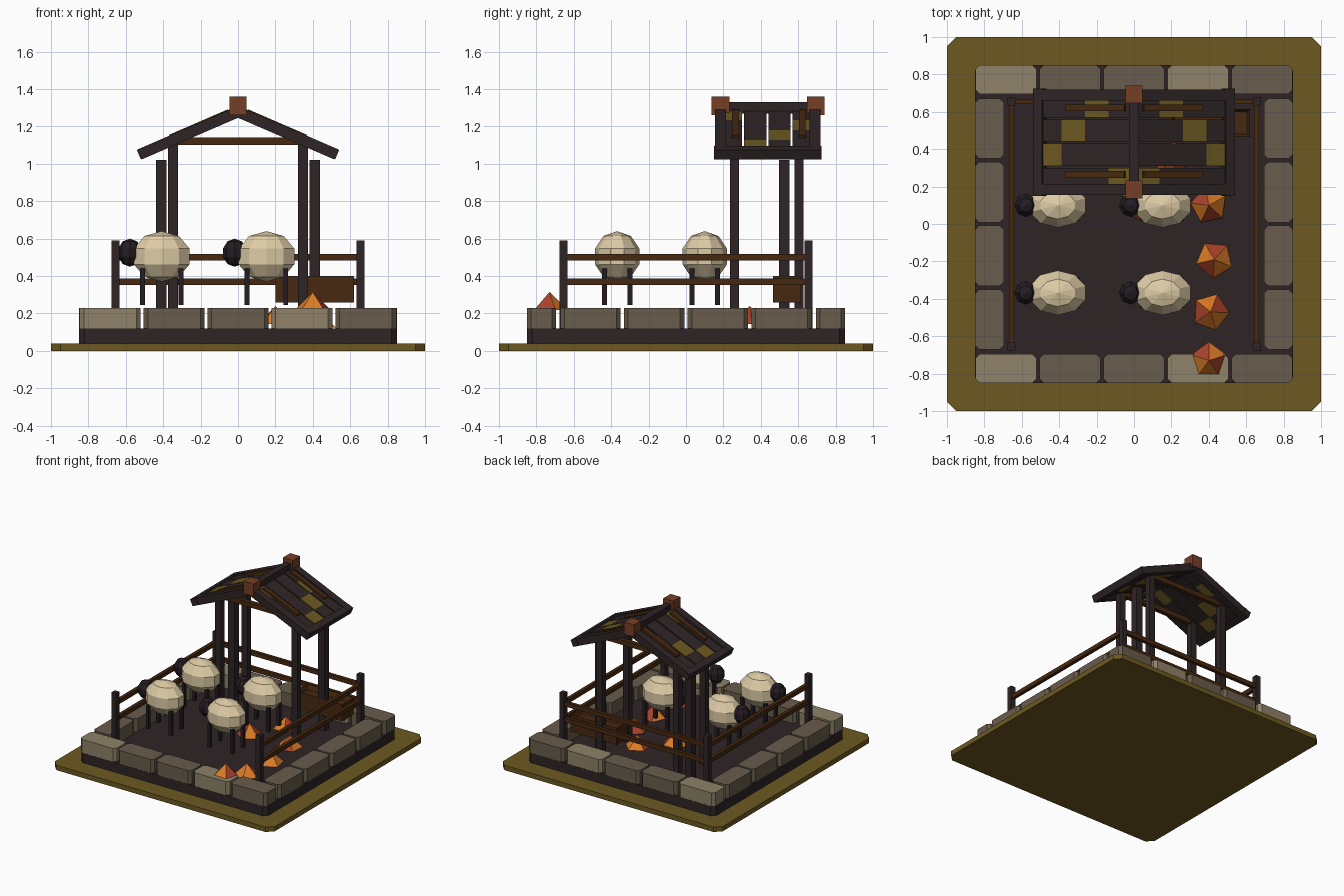
import bpy, bmesh, math
from mathutils import Matrix, Vector

if "Cube" in bpy.data.objects:
    bpy.data.objects.remove(bpy.data.objects["Cube"])


def mat(name, r, g, b):
    lin = [((c / 255 + 0.055) / 1.055) ** 2.4 if c > 10 else c / 3294 for c in (r, g, b)]
    m = bpy.data.materials.new(name)
    m.diffuse_color = (*lin, 1)
    m.use_nodes = True
    m.node_tree.nodes["Principled BSDF"].inputs["Base Color"].default_value = m.diffuse_color
    return m


OLIVE = mat("olive_grass", 109, 89, 33)
DARK = mat("dark_wood", 46, 36, 37)
BLACK = mat("black_fleece", 36, 28, 33)
BROWN = mat("brown_wood", 70, 40, 16)
STONE_L = mat("light_stone", 142, 130, 104)
STONE_D = mat("dark_stone", 104, 92, 76)
WOOL = mat("cream_wool", 222, 204, 166)
ORANGE = mat("orange_leaf", 220, 124, 38)
RUST = mat("rust_leaf", 168, 66, 42)
CAP = mat("ridge_cap_brown", 118, 62, 38)


def finish(name, bm, mats, loc=(0, 0, 0)):
    me = bpy.data.meshes.new(name)
    bmesh.ops.recalc_face_normals(bm, faces=bm.faces)
    bm.to_mesh(me)
    bm.free()
    for m in mats:
        me.materials.append(m)
    ob = bpy.data.objects.new(name, me)
    ob.location = loc
    bpy.context.collection.objects.link(ob)
    return ob


def box(name, x, y, z, m, tilt=0.0, chamfer=0.0):
    """Box from (min, max) ranges; chamfer cuts the upright edges."""
    bm = bmesh.new()
    bmesh.ops.create_cube(bm, size=1)
    size = [r[1] - r[0] for r in (x, y, z)]
    bmesh.ops.scale(bm, vec=size, verts=bm.verts)
    if chamfer:
        up = [e for e in bm.edges if abs(e.verts[0].co.z - e.verts[1].co.z) > 1e-4]
        bmesh.ops.bevel(bm, geom=up, offset=chamfer, segments=1, affect='EDGES')
    ob = finish(name, bm, [m], [(r[0] + r[1]) / 2 for r in (x, y, z)])
    ob.rotation_euler.y = tilt
    return ob


def around(c, w):
    return (c - w / 2, c + w / 2)


# Ground plate and soil
box("ground_plate", (-1, 1), (-1, 1), (0, 0.04), OLIVE, chamfer=0.05)
box("soil_bed", (-0.85, 0.85), (-0.85, 0.85), (0.04, 0.12), DARK, chamfer=0.03)

# Stone border: five stones front and back, four on each side
for side in (-1, 1):
    for i in range(5):
        box("end_stone", around((i - 2) * 0.342, 0.325), around(side * 0.772, 0.155), (0.12, 0.23),
            STONE_L if i in (0, 3) else STONE_D, chamfer=0.022)
    for i in range(4):
        box("side_stone", around(side * 0.772, 0.155), around((i - 1.5) * 0.34, 0.322), (0.12, 0.23),
            STONE_D, chamfer=0.022)

# Fence on three sides
for sx in (-1, 1):
    for sy in (-1, 1):
        box("fence_post", around(sx * 0.655, 0.042), around(sy * 0.655, 0.042), (0.12, 0.59), DARK)
for z in (0.37, 0.5):
    for sx in (-1, 1):
        box("side_rail", around(sx * 0.655, 0.028), (-0.65, 0.65), around(z, 0.035), BROWN)
    box("back_rail", (-0.65, 0.65), around(0.655, 0.028), around(z, 0.035), BROWN)

# Feed trough with a recessed top
bm = bmesh.new()
bmesh.ops.create_cube(bm, size=1)
bmesh.ops.scale(bm, vec=(0.42, 0.15, 0.14), verts=bm.verts)
top = max(bm.faces, key=lambda f: f.calc_center_median().z)
bmesh.ops.inset_region(bm, faces=[top], thickness=0.022)
bmesh.ops.translate(bm, verts=top.verts, vec=(0, 0, -0.04))
finish("feed_trough", bm, [BROWN], (0.41, 0.54, 0.33))

# Shelter posts and tie beams
for s in (-1, 1):
    box("front_post", around(s * 0.348, 0.052), around(0.26, 0.048), (0.12, 1.13), DARK)
    box("back_post", around(s * 0.348, 0.052), around(0.605, 0.048), (0.12, 1.13), DARK)
    box("brace_post", around(s * 0.41, 0.058), around(0.525, 0.058), (0.12, 1.02), DARK)
for y in (0.26, 0.605):
    box("tie_beam", (-0.33, 0.33), around(y, 0.035), (1.10, 1.14), BROWN)

# Roof: pieces are placed along the slope by their horizontal range
ANGLE = math.atan(0.433)


def sloped(name, side, x0, x1, y, w, thick, m, lift=0.0):
    xm, length = (x0 + x1) / 2, (x1 - x0) / math.cos(ANGLE)
    cx = side * (xm + lift * math.sin(ANGLE))
    cz = 1.278 - 0.433 * xm + lift * math.cos(ANGLE)
    box(name, around(cx, length), around(y, w), around(cz, thick), m, tilt=side * ANGLE)


CUTS = (0.0, 0.13, 0.255, 0.382, 0.495)
PLANKS = ((0.25, 0.10, 0), (0.37, 0.12, 3), (0.5, 0.12, 2), (0.62, 0.10, 1))
for s in (-1, 1):
    for y, w, patch in PLANKS:
        for i in range(4):
            sloped("roof_plank", s, CUTS[i], CUTS[i + 1], y, w, 0.03,
                   OLIVE if i == patch else DARK)
    for y in (0.185, 0.69):
        sloped("barge_board", s, 0, 0.525, y, 0.06, 0.058, DARK)
    for y in (0.265, 0.622):
        sloped("roof_batten", s, 0.04, 0.355, y, 0.036, 0.02, BROWN, lift=0.024)
    sloped("eave_beam", s, 0.48, 0.53, 0.4375, 0.575, 0.055, DARK)
box("ridge_beam", around(0, 0.055), (0.155, 0.72), (1.27, 1.33), DARK)
for y in (0.184, 0.694):
    box("ridge_cap", around(0, 0.09), around(y, 0.095), (1.26, 1.36), CAP)


# Sheep, all facing -x
def ellipsoid(name, loc, radii, seg, rings, m):
    bm = bmesh.new()
    bmesh.ops.create_uvsphere(bm, u_segments=seg, v_segments=rings, radius=1)
    bmesh.ops.scale(bm, vec=radii, verts=bm.verts)
    finish(name, bm, [m], loc)


for sx in (-0.408, 0.152):
    for sy in (-0.368, 0.1):
        ellipsoid("sheep_body", (sx, sy, 0.505), (0.165, 0.125, 0.135), 10, 5, WOOL)
        ellipsoid("sheep_head", (sx - 0.17, sy, 0.525), (0.065, 0.066, 0.075), 8, 5, BLACK)
        for dx in (-0.103, 0.103):
            for dy in (-0.068, 0.068):
                box("sheep_leg", around(sx + dx, 0.026), around(sy + dy, 0.026), (0.245, 0.44), BLACK)

# Leaf piles: five-sided cones in two alternating colours
PILES = ((0.40, -0.73, 0.22), (0.41, -0.47, 0.125), (0.43, -0.19, 0.125),
         (0.40, 0.10, 0.135), (0.20, 0.34, 0.145), (0.02, 0.12, 0.125))
for k, (x, y, z) in enumerate(PILES):
    bm = bmesh.new()
    bmesh.ops.create_cone(bm, cap_ends=True, segments=5, radius1=0.1, radius2=0, depth=0.095,
                          matrix=Matrix.Rotation(k * 0.9, 4, 'Z') @ Matrix.Translation((0, 0, 0.0475)))
    bmesh.ops.remove_doubles(bm, verts=bm.verts, dist=1e-4)
    for i, f in enumerate(bm.faces):
        f.material_index = i % 2
    finish("leaf_pile", bm, [ORANGE, RUST], (x, y, z))
